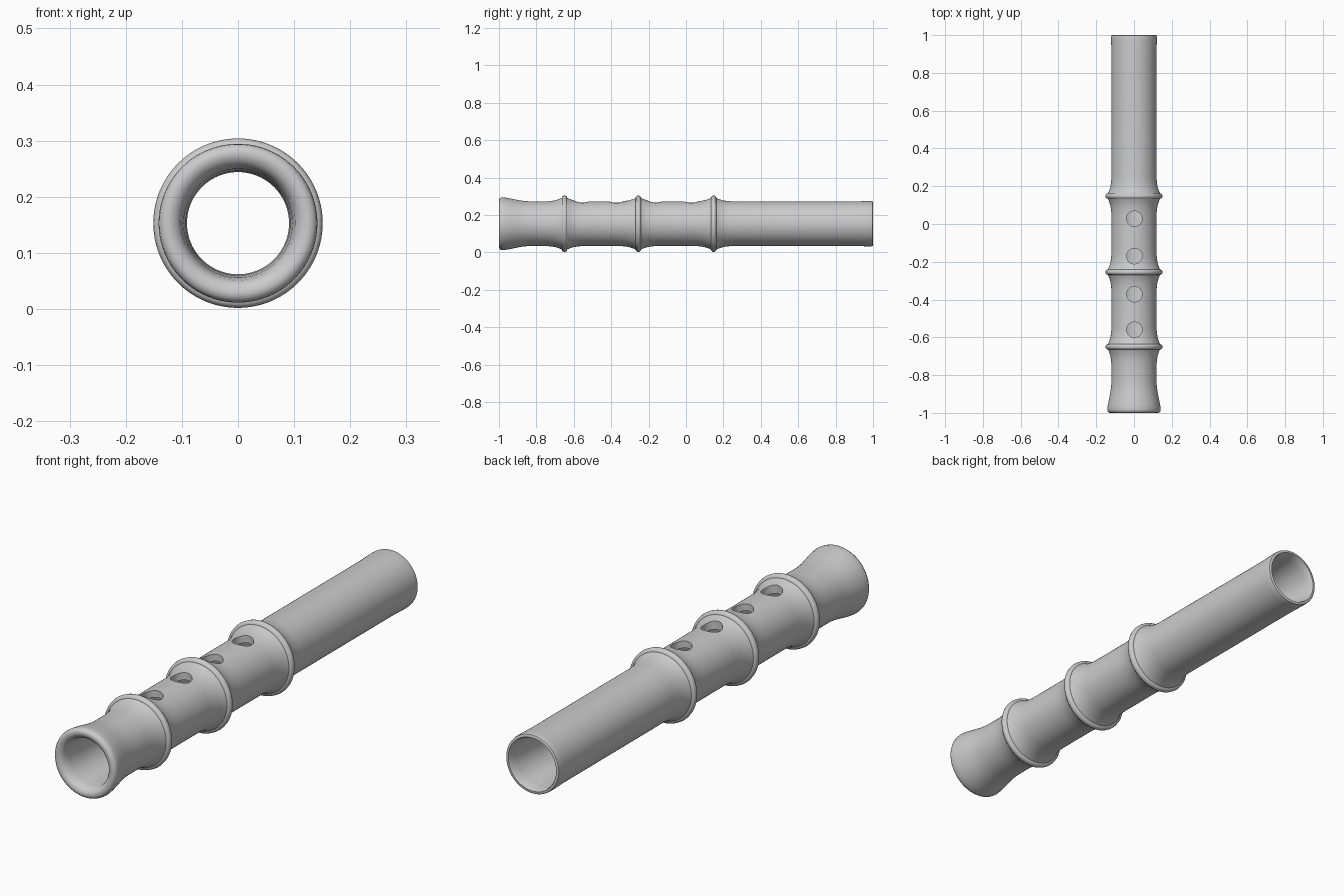
import bpy, bmesh, math
from mathutils import Matrix

if "Cube" in bpy.data.objects:
    bpy.data.objects.remove(bpy.data.objects["Cube"])

ZC = 0.153      # height of the tube axis
SEG = 96


def node(y):
    """Outer profile of one bamboo node: flare, bead, flare."""
    flare = [(-0.10, 0.119), (-0.07, 0.1215), (-0.045, 0.126), (-0.025, 0.133), (-0.014, 0.138)]
    bead = [(-0.0125, 0.145), (-0.007, 0.1495), (0, 0.151)]
    half = flare + bead
    full = half + [(-d, r) for d, r in reversed(half[:-1])]
    return [(y + d, r) for d, r in full]


# outer profile: rounded mouth bell, three nodes, plain tail
profile = [(-0.985, 0.102), (-0.994, 0.109), (-0.999, 0.118), (-1.0, 0.127),
           (-0.997, 0.135), (-0.99, 0.140), (-0.98, 0.1415), (-0.96, 0.139),
           (-0.92, 0.131), (-0.89, 0.125), (-0.86, 0.121), (-0.83, 0.119)]
for ny in (-0.65, -0.255, 0.148):
    profile += node(ny)
profile += [(0.5, 0.119), (0.9, 0.119), (0.97, 0.121), (0.99, 0.121), (0.998, 0.1195), (1.0, 0.117)]
# bore, back to front
profile += [(1.0, 0.109), (0.995, 0.106), (0.96, 0.102), (0.88, 0.095), (0.8, 0.092),
            (0.2, 0.091), (-0.8, 0.091), (-0.9, 0.093), (-0.96, 0.097)]

# flute body: closed profile spun about the y axis
bm = bmesh.new()
rings = []
for i in range(SEG):
    a = 2 * math.pi * i / SEG
    rings.append([bm.verts.new((r * math.cos(a), y, ZC + r * math.sin(a))) for y, r in profile])
n = len(profile)
for i in range(SEG):
    p, q = rings[i], rings[(i + 1) % SEG]
    for j in range(n):
        k = (j + 1) % n
        bm.faces.new((p[j], p[k], q[k], q[j]))
bmesh.ops.recalc_face_normals(bm, faces=bm.faces)
mesh = bpy.data.meshes.new("flute_body")
bm.to_mesh(mesh)
bm.free()
body = bpy.data.objects.new("flute_body", mesh)
bpy.context.collection.objects.link(body)

# finger hole cutters, through the upper wall only
bm = bmesh.new()
for y in (0.028, -0.17, -0.372, -0.56):
    bmesh.ops.create_cone(bm, cap_ends=True, segments=40, radius1=0.041, radius2=0.041,
                          depth=0.16, matrix=Matrix.Translation((0.002, y, ZC + 0.12)))
cm = bpy.data.meshes.new("hole_cutter")
bm.to_mesh(cm)
bm.free()
cutter = bpy.data.objects.new("hole_cutter", cm)
bpy.context.collection.objects.link(cutter)
cutter.hide_render = True

mod = body.modifiers.new("finger_holes", 'BOOLEAN')
mod.operation = 'DIFFERENCE'
mod.solver = 'EXACT'
mod.object = cutter
bpy.context.view_layer.objects.active = body
body.select_set(True)
bpy.ops.object.modifier_apply(modifier=mod.name)
bpy.data.objects.remove(cutter)
bpy.ops.object.shade_smooth_by_angle(angle=math.radians(40))
